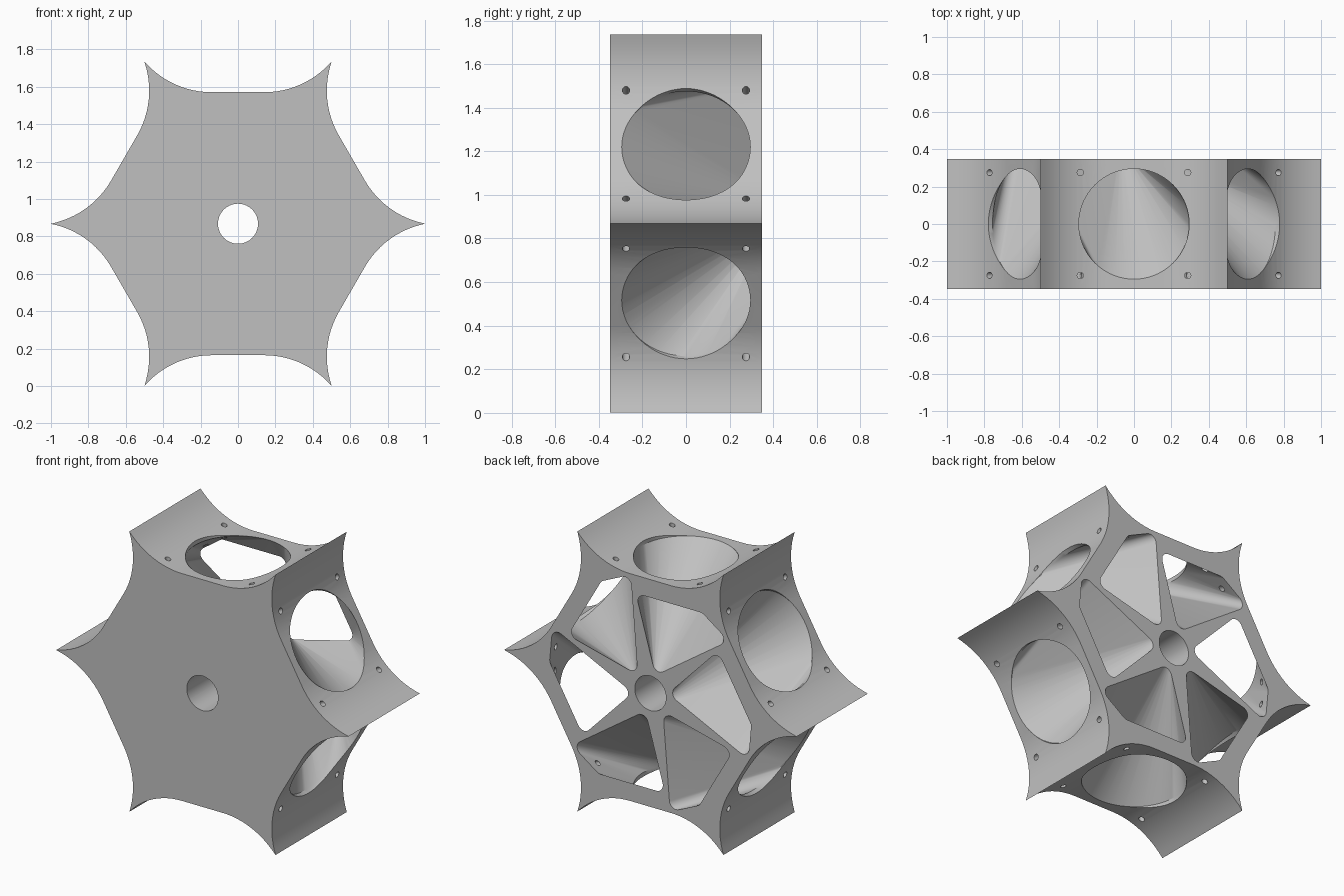
import bpy, bmesh, math
from mathutils import Matrix, Vector

cube = bpy.data.objects.get("Cube")
if cube:
    bpy.data.objects.remove(cube, do_unlink=True)

APOTHEM, HALF_DEPTH, CENTRE_Z = 0.703, 0.348, 0.868
PORT_R, BORE_R, BOLT_R = 0.295, 0.107, 0.017
SEGMENTS = 72

grey = bpy.data.materials.new("neutral_grey")
grey.use_nodes = True
grey.diffuse_color = (0.53, 0.53, 0.53, 1)
grey.node_tree.nodes["Principled BSDF"].inputs["Base Color"].default_value = grey.diffuse_color


def make_object(name, bm):
    bmesh.ops.recalc_face_normals(bm, faces=bm.faces)
    mesh = bpy.data.meshes.new(name)
    bm.to_mesh(mesh)
    bm.free()
    mesh.materials.append(grey)
    obj = bpy.data.objects.new(name, mesh)
    bpy.context.collection.objects.link(obj)
    return obj


def add_prism(bm, start, end):
    """Join two equal-length point loops into a closed prism."""
    a, b = [[bm.verts.new(p) for p in loop] for loop in (start, end)]
    for i in range(len(a)):
        bm.faces.new((a[i - 1], a[i], b[i], b[i - 1]))
    bm.faces.new(a)
    bm.faces.new(b)


def spin(points, side):
    """Turn points about the hub axis to one of the six sides."""
    turn = Matrix.Rotation(side * math.pi / 3, 3, 'Y')
    return [turn @ Vector(p) for p in points]


def rounded_polygon(corners, radius, steps=10):
    path = []
    for i, corner in enumerate(corners):
        p = Vector(corner)
        d1 = (Vector(corners[i - 1]) - p).normalized()
        d2 = (Vector(corners[(i + 1) % len(corners)]) - p).normalized()
        half = d1.angle(d2) / 2
        centre = p + (d1 + d2).normalized() * radius / math.sin(half)
        tangent = radius / math.tan(half)
        start, end = p + d1 * tangent - centre, p + d2 * tangent - centre
        path += [centre + start.slerp(end, k / steps).normalized() * radius
                 for k in range(steps + 1)]
    return path


# Six-pointed body: flats joined by concave arcs that flare into the points
flat, tip = 0.14, Vector((0.5, 0.867))
dx, dz = tip.x - flat, tip.y - APOTHEM
arc_r = (dx * dx + dz * dz) / (2 * dz)
sweep = math.asin(dx / arc_r)
arc = [(flat + arc_r * math.sin(sweep * k / 12),
        APOTHEM + arc_r * (1 - math.cos(sweep * k / 12))) for k in range(13)]
edge = [(-x, z) for x, z in reversed(arc[:-1])] + arc
outline = []
for side in range(6):
    outline += spin([(x, 0, z) for x, z in edge], side)
bm = bmesh.new()
add_prism(bm, *[[p + Vector((0, y, 0)) for p in outline] for y in (-HALF_DEPTH, HALF_DEPTH)])
body = make_object("hub_body", bm)

# One duct: hull between the round port on the flat and the window in the back
window = rounded_polygon([(-0.035, 0.12), (0.10, 0.592), (-0.355, 0.592), (-0.535, 0.465)], 0.045)
angles = [math.tau * k / SEGMENTS for k in range(SEGMENTS)]
bm = bmesh.new()
for a in angles:
    bm.verts.new((PORT_R * math.cos(a), PORT_R * math.sin(a), APOTHEM))
for p in window:
    bm.verts.new((p.x, HALF_DEPTH, p.y))
bmesh.ops.convex_hull(bm, input=bm.verts)


def on_port(v):
    return v.co.z > APOTHEM - 0.001


def on_window(v):
    return v.co.y > HALF_DEPTH - 0.001


# Open both ends and carry them straight out past the body
caps = [f for f in bm.faces if all(map(on_port, f.verts)) or all(map(on_window, f.verts))]
bmesh.ops.delete(bm, geom=caps, context='FACES')
rims = [e for e in bm.edges if e.is_boundary]
grown = bmesh.ops.extrude_edge_only(bm, edges=rims)["geom"]
for v in [g for g in grown if isinstance(g, bmesh.types.BMVert)]:
    v.co += Vector((0, 0, 0.1)) if on_port(v) else Vector((0, 0.1, 0))
bmesh.ops.holes_fill(bm, edges=[e for e in bm.edges if e.is_boundary], sides=0)
duct = bpy.data.meshes.new("duct")
bm.to_mesh(duct)
bm.free()

# Six ducts and the centre bore
bm = bmesh.new()
for side in range(6):
    bm.from_mesh(duct)
    duct.transform(Matrix.Rotation(math.pi / 3, 4, 'Y'))
bpy.data.meshes.remove(duct)
add_prism(bm, *[[(BORE_R * math.cos(a), y, BORE_R * math.sin(a)) for a in angles]
                for y in (-0.5, 0.5)])
cutters = [make_object("duct_cutter", bm)]

# Four bolt holes around every port, left and right columns cut separately
for x in (-0.287, 0.287):
    bm = bmesh.new()
    for side in range(6):
        for y in (-0.275, 0.275):
            add_prism(bm, *[spin([(x + BOLT_R * math.cos(a), y + BOLT_R * math.sin(a), z)
                                  for a in angles[::4]], side) for z in (0.48, 0.82)])
    cutters.append(make_object("bolt_cutter", bm))

# Cut, then drop the cutters
bpy.context.view_layer.objects.active = body
for cutter in cutters:
    cutter.hide_render = True
    mod = body.modifiers.new(cutter.name, 'BOOLEAN')
    mod.operation, mod.solver, mod.object = 'DIFFERENCE', 'EXACT', cutter
    bpy.ops.object.modifier_apply(modifier=mod.name)
    bpy.data.objects.remove(cutter, do_unlink=True)

body.location.z = CENTRE_Z
bpy.ops.object.select_all(action='DESELECT')
body.select_set(True)
bpy.ops.object.shade_smooth_by_angle(angle=math.radians(30))
